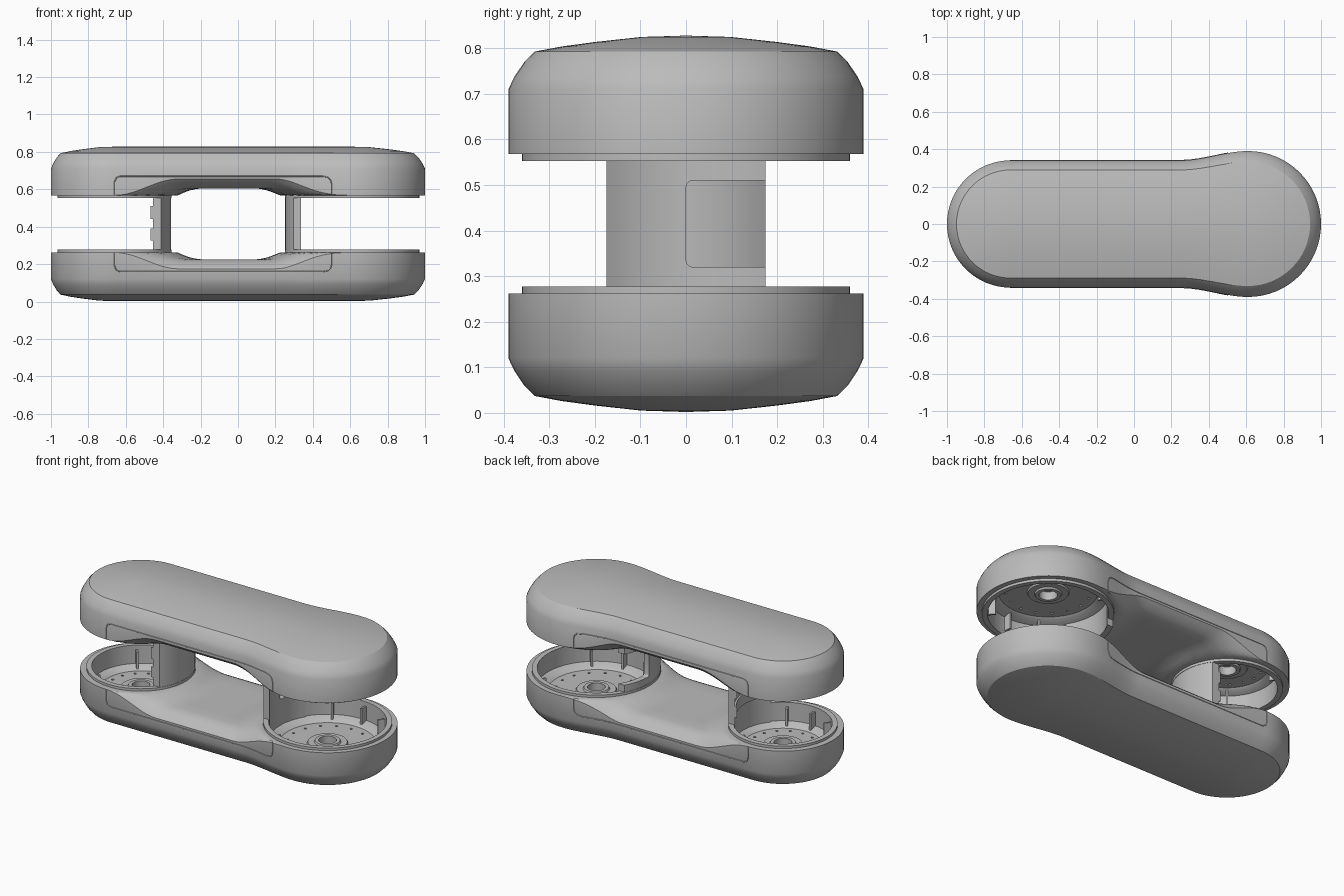
import bpy, bmesh, math
from mathutils import Matrix, Vector

cube = bpy.data.objects.get("Cube")
if cube:
    bpy.data.objects.remove(cube, do_unlink=True)

HEIGHT = 0.83
# each cup: name, centre x, body radius, pocket radius, angle facing the middle
CUPS = [("small_cup", -0.66, 0.34, 0.275, 0), ("large_cup", 0.61, 0.39, 0.33, 180)]

grey = bpy.data.materials.new("plain_grey")
grey.use_nodes = True
grey.diffuse_color = (0.5, 0.5, 0.5, 1)
for node in grey.node_tree.nodes:
    if node.type == 'BSDF_PRINCIPLED':
        node.inputs["Base Color"].default_value = grey.diffuse_color


def add(name, bm, angle=30):
    """Turn a bmesh into a smooth-shaded object."""
    bmesh.ops.recalc_face_normals(bm, faces=bm.faces)
    me = bpy.data.meshes.new(name)
    bm.to_mesh(me)
    bm.free()
    me.materials.append(grey)
    ob = bpy.data.objects.new(name, me)
    bpy.context.collection.objects.link(ob)
    finish(ob, angle)
    return ob


def finish(ob, angle=30):
    ob.data.polygons.foreach_set("use_smooth", [True] * len(ob.data.polygons))
    ob.data.set_sharp_from_angle(angle=math.radians(angle))


def cut(ob, cutter):
    """Subtract the cutter and bake the result."""
    mod = ob.modifiers.new("cut", 'BOOLEAN')
    mod.operation, mod.solver, mod.object = 'DIFFERENCE', 'EXACT', cutter
    bpy.context.view_layer.update()
    graph = bpy.context.evaluated_depsgraph_get()
    me = bpy.data.meshes.new_from_object(ob.evaluated_get(graph))
    ob.modifiers.clear()
    ob.data = me
    bpy.data.objects.remove(cutter, do_unlink=True)
    finish(ob)


def mirror_up(ob):
    """Place a flipped copy on the upper half."""
    twin = ob.copy()
    twin.data = ob.data.copy()
    twin.data.transform(Matrix.Translation((0, 0, HEIGHT)) @ Matrix.Diagonal((1, 1, -1, 1)))
    twin.data.flip_normals()
    ob.name, twin.name = "lower_" + ob.name, "upper_" + ob.name
    bpy.context.collection.objects.link(twin)


def lathe(bm, cx, profile, steps=64):
    """Spin a closed (radius, z) profile round a vertical axis."""
    loops = []
    for i in range(steps):
        a = math.tau * i / steps
        loops.append([bm.verts.new((cx + r * math.cos(a), r * math.sin(a), z)) for r, z in profile])
    n = len(profile)
    for i in range(steps):
        p, q = loops[i], loops[(i + 1) % steps]
        for j in range(n):
            bm.faces.new((p[j], q[j], q[(j + 1) % n], p[(j + 1) % n]))


def cylinder(bm, x, y, z0, z1, r, segs):
    bmesh.ops.create_cone(bm, cap_ends=True, segments=segs, radius1=r, radius2=r, depth=z1 - z0,
                          matrix=Matrix.Translation((x, y, (z0 + z1) / 2)))


def box(bm, size, matrix):
    bmesh.ops.create_cube(bm, size=1, matrix=matrix @ Matrix.Diagonal((*size, 1)))


def clamp(t):
    return max(0.0, min(1.0, t))


def half_width(x):
    t = clamp((x - 0.25) / 0.36)
    return 0.34 + 0.05 * t * t * (3 - 2 * t)


def inner_height(x, y, edge):
    """Inner face: level at the cups, dipping and rounded between them."""
    d = min(math.hypot(x - cx, y) - r for _, cx, r, _, _ in CUPS)
    s = 1 - (1 - clamp(d / 0.14)) ** 2
    return 0.262 - 0.037 * s - 0.05 * s * (1 - clamp(edge / 0.1)) ** 2


# outline as pairs of spine point and rim point
x0, x1 = CUPS[0][1], CUPS[1][1]
sides, arc = 56, 32
xs = [x0 + (x1 - x0) * i / sides for i in range(sides + 1)]
outline = [(Vector((x, 0)), Vector((x, -half_width(x)))) for x in xs]
for i in range(1, arc):
    a = math.pi * (i / arc - 0.5)
    outline.append((Vector((x1, 0)), Vector((x1 + 0.39 * math.cos(a), 0.39 * math.sin(a)))))
outline += [(Vector((x, 0)), Vector((x, half_width(x)))) for x in reversed(xs)]
for i in range(1, arc):
    a = math.pi * (i / arc + 0.5)
    outline.append((Vector((x0, 0)), Vector((x0 + 0.34 * math.cos(a), 0.34 * math.sin(a)))))

# cover shell: domed outside, saddle-shaped inside
OUTER = [(0, 0.002), (0.25, 0.005), (0.51, 0.016), (0.7, 0.026), (0.85, 0.037),
         (0.91, 0.06), (0.965, 0.092), (1, 0.12)]
INNER = [1, 0.98, 0.95, 0.91, 0.86, 0.8, 0.7, 0.5, 0.25, 0]
bm = bmesh.new()
rings = []
for k, z in OUTER + [(k, None) for k in INNER]:
    ring = []
    for s, p in outline:
        q = s.lerp(p, k)
        h = inner_height(q.x, q.y, (1 - k) * (p - s).length) if z is None else z
        ring.append(bm.verts.new((q.x, q.y, h)))
    rings.append(ring)
n = len(outline)
for a, b in zip(rings, rings[1:]):
    for i in range(n):
        j = (i + 1) % n
        bm.faces.new((a[i], a[j], b[j], b[i]))
bmesh.ops.remove_doubles(bm, verts=bm.verts, dist=0.0002)
cover = add("cover", bm)
for name, cx, r, pocket, facing in CUPS:
    bm = bmesh.new()
    cylinder(bm, cx, 0, 0.11, 0.4, pocket, 64)
    cut(cover, add("pocket_cutter", bm))
mirror_up(cover)

for name, cx, r, pocket, facing in CUPS:
    # raised lip round the pocket
    bm = bmesh.new()
    lathe(bm, cx, [(pocket, 0.24), (pocket + 0.03, 0.24), (pocket + 0.03, 0.277), (pocket, 0.277)])
    mirror_up(add(name + "_lip", bm))

    # floor with hub and a circle of screw holes
    bm = bmesh.new()
    lathe(bm, cx, [(0.05, 0.105), (0.05, 0.16), (0.07, 0.16), (0.075, 0.15), (0.11, 0.15),
                   (0.115, 0.14), (0.82 * pocket, 0.14), (0.86 * pocket, 0.15),
                   (pocket + 0.004, 0.165), (pocket + 0.004, 0.105)])
    floor = add(name + "_floor", bm)
    bm = bmesh.new()
    for i in range(16):
        a = math.tau * i / 16
        cylinder(bm, cx + 0.7 * pocket * math.cos(a), 0.7 * pocket * math.sin(a), 0.12, 0.2, 0.008, 8)
    cut(floor, add("hole_cutter", bm))
    mirror_up(floor)

    # upright ribs on the pocket wall
    bm = bmesh.new()
    for deg in (60, 95, 130, 230, 265, 300):
        turn = Matrix.Translation((cx, 0, 0.195)) @ Matrix.Rotation(math.radians(facing + deg), 4, 'Z')
        box(bm, (0.045, 0.012, 0.11), turn @ Matrix.Translation((pocket - 0.018, 0, 0)))
    mirror_up(add(name + "_ribs", bm))

    # curved wall joining the two covers
    outer, inner = pocket + 0.028, pocket - 0.006
    reach = math.asin(0.175 / outer)

    def arc_slab(bm, ro, ri, z0, z1):
        pts = []
        for rad, sign in ((ro, 1), (ri, -1)):
            lim = math.asin(0.175 / rad)
            for i in range(17):
                a = sign * lim * (i / 8 - 1) + math.radians(facing)
                pts.append((cx + rad * math.cos(a), rad * math.sin(a), z0))
        face = bm.faces.new([bm.verts.new(p) for p in pts])
        up = bmesh.ops.extrude_face_region(bm, geom=[face])["geom"]
        bmesh.ops.translate(bm, vec=(0, 0, z1 - z0), verts=[v for v in up if isinstance(v, bmesh.types.BMVert)])

    bm = bmesh.new()
    arc_slab(bm, outer, inner, 0.13, HEIGHT - 0.13)
    wall = add(name + "_wall", bm)
    if facing:
        # cable window in the wall of the large cup
        bm = bmesh.new()
        box(bm, (0.4, 0.3, 0.19), Matrix.Translation((0.3, 0.15, 0.415)))
        edges = [e for e in bm.edges if abs(e.verts[0].co.x - e.verts[1].co.x) > 0.1]
        bmesh.ops.bevel(bm, geom=edges, offset=0.015, segments=3, affect='EDGES', profile=0.5)
        cut(wall, add("window_cutter", bm))
    else:
        # horizontal bands on the wall of the small cup
        bm = bmesh.new()
        for z0, z1 in ((0.325, 0.39), (0.44, 0.51)):
            arc_slab(bm, inner + 0.002, inner - 0.01, z0, z1)
        add("wall_bands", bm)

# seam of the middle panel along both flanks
for side, label in ((1, "back"), (-1, "front")):
    curve = bpy.data.curves.new("seam", 'CURVE')
    curve.dimensions, curve.bevel_depth, curve.bevel_resolution = '3D', 0.003, 1
    path = [(-0.66, 0.26), (-0.66, 0.19), (-0.65, 0.168), (-0.63, 0.16)]
    path += [(-0.6 + 0.05 * i, 0.16) for i in range(22)]
    path += [(0.48, 0.165), (0.495, 0.18), (0.5, 0.2), (0.5, 0.26)]
    spline = curve.splines.new('POLY')
    spline.points.add(len(path) - 1)
    for pt, (x, z) in zip(spline.points, path):
        pt.co = (x, side * half_width(x), z, 1)
    tmp = bpy.data.objects.new("seam_path", curve)
    bm = bmesh.new()
    me = tmp.to_mesh()
    bm.from_mesh(me)
    tmp.to_mesh_clear()
    bpy.data.objects.remove(tmp)
    mirror_up(add(label + "_seam", bm))
